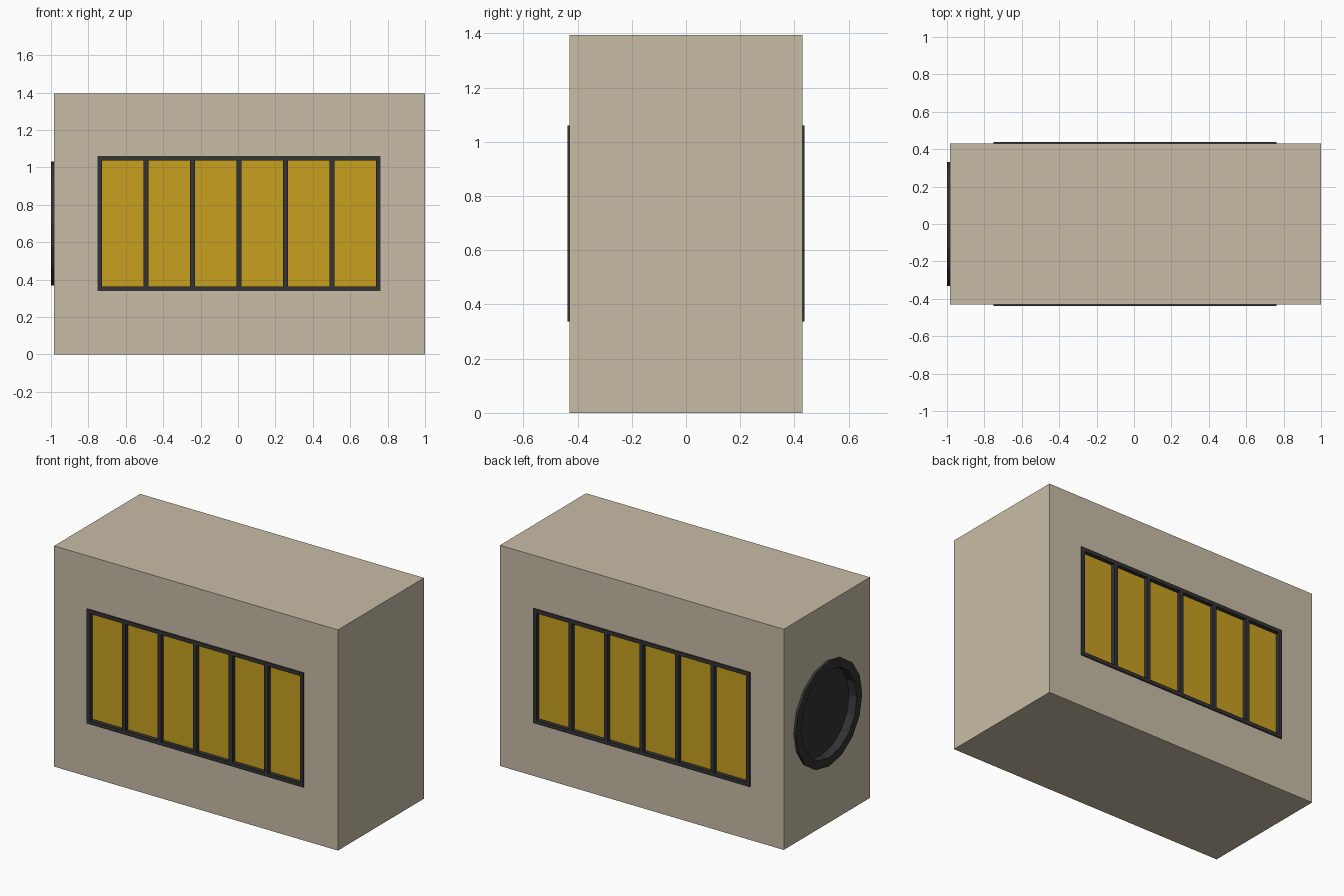
import bpy, bmesh, math
from mathutils import Matrix

if "Cube" in bpy.data.objects:
    bpy.data.objects.remove(bpy.data.objects["Cube"])


def material(name, rgb):
    m = bpy.data.materials.new(name)
    m.diffuse_color = (*rgb, 1)
    m.use_nodes = True
    m.node_tree.nodes["Principled BSDF"].inputs["Base Color"].default_value = m.diffuse_color
    return m


BEIGE = material("beige_casing", (0.578, 0.503, 0.381))
GOLD = material("gold_panel", (0.578, 0.352, 0.0144))
DARK = material("dark_trim", (0.033, 0.033, 0.035))


def add_box(bm, x0, x1, y0, y1, z0, z1):
    size = Matrix.Diagonal((x1 - x0, y1 - y0, z1 - z0, 1))
    pos = Matrix.Translation(((x0 + x1) / 2, (y0 + y1) / 2, (z0 + z1) / 2))
    bmesh.ops.create_cube(bm, size=1, matrix=pos @ size)


def finish(name, bm, mat):
    bmesh.ops.recalc_face_normals(bm, faces=bm.faces)
    me = bpy.data.meshes.new(name)
    bm.to_mesh(me)
    bm.free()
    me.materials.append(mat)
    ob = bpy.data.objects.new(name, me)
    bpy.context.collection.objects.link(ob)
    return ob


def boxes(name, mat, *dims):
    bm = bmesh.new()
    for d in dims:
        add_box(bm, *d)
    return finish(name, bm, mat)


def lathe_x(name, mat, profile, sides, cz):
    """Closed loop of (x, radius) points turned around the x axis."""
    bm = bmesh.new()
    rings = [[bm.verts.new((x, r * math.cos(a), cz + r * math.sin(a))) for x, r in profile]
             for a in (2 * math.pi * i / sides for i in range(sides))]
    n = len(profile)
    for i in range(sides):
        a, b = rings[i], rings[(i + 1) % sides]
        for j in range(n):
            bm.faces.new((a[j], a[(j + 1) % n], b[(j + 1) % n], b[j]))
    return finish(name, bm, mat)


def disc_x(name, mat, x0, x1, r, sides, cz):
    bm = bmesh.new()
    rot = Matrix.Translation(((x0 + x1) / 2, 0, cz)) @ Matrix.Rotation(math.pi / 2, 4, 'Y')
    turn = math.atan2(*(0, 1))
    bmesh.ops.create_cone(bm, cap_ends=True, segments=sides, radius1=r, radius2=r,
                          depth=x1 - x0, matrix=rot @ Matrix.Rotation(turn, 4, 'Z'))
    return finish(name, bm, mat)


# Main casing
W, H = 0.43, 1.395
casing = boxes("casing", BEIGE, (-0.985, 1.0, -W, W, 0, H))


def cut(cutter):
    cutter.hide_render = True
    cutter.hide_viewport = True
    mod = casing.modifiers.new(cutter.name, 'BOOLEAN')
    mod.operation = 'DIFFERENCE'
    mod.solver = 'EXACT'
    mod.object = cutter


# Grilles on front and back: recessed gold panel, frame and five bars
X0, X1, Z0, Z1, T = -0.752, 0.763, 0.338, 1.061, 0.024
FLOOR, PROUD = 0.413, 0.438
for side, s in (("front", -1), ("back", 1)):
    def y(a, b):
        return tuple(sorted((s * a, s * b)))
    cut(boxes(side + "_pocket_cutter", DARK, (X0 + 0.01, X1 - 0.01, *y(FLOOR - 0.01, 0.5), Z0 + 0.01, Z1 - 0.01)))
    boxes(side + "_gold_panel", GOLD, (X0 + 0.012, X1 - 0.012, *y(FLOOR - 0.008, FLOOR), Z0 + 0.012, Z1 - 0.012))
    d = y(FLOOR - 0.005, PROUD)
    boxes(side + "_frame", DARK,
          (X0, X0 + T, *d, Z0, Z1), (X1 - T, X1, *d, Z0, Z1),
          (X0 + T, X1 - T, *d, Z0, Z0 + T), (X0 + T, X1 - T, *d, Z1 - T, Z1))
    bars = []
    for i in range(1, 6):
        c = X0 + T / 2 + (X1 - X0 - T) * i / 6
        bars.append((c - 0.0125, c + 0.0125, *d, Z0 + T, Z1 - T))
    boxes(side + "_bars", DARK, *bars)

# Round port on the left end
N, CZ = 16, 0.70
cut(disc_x("port_cutter", DARK, -1.1, -0.935, 0.31, N, CZ))
lathe_x("port_ring", DARK, [(-1.0, 0.332), (-1.0, 0.278), (-0.936, 0.278), (-0.936, 0.332)], N, CZ)
disc_x("port_back", DARK, -0.945, -0.937, 0.305, N, CZ)
